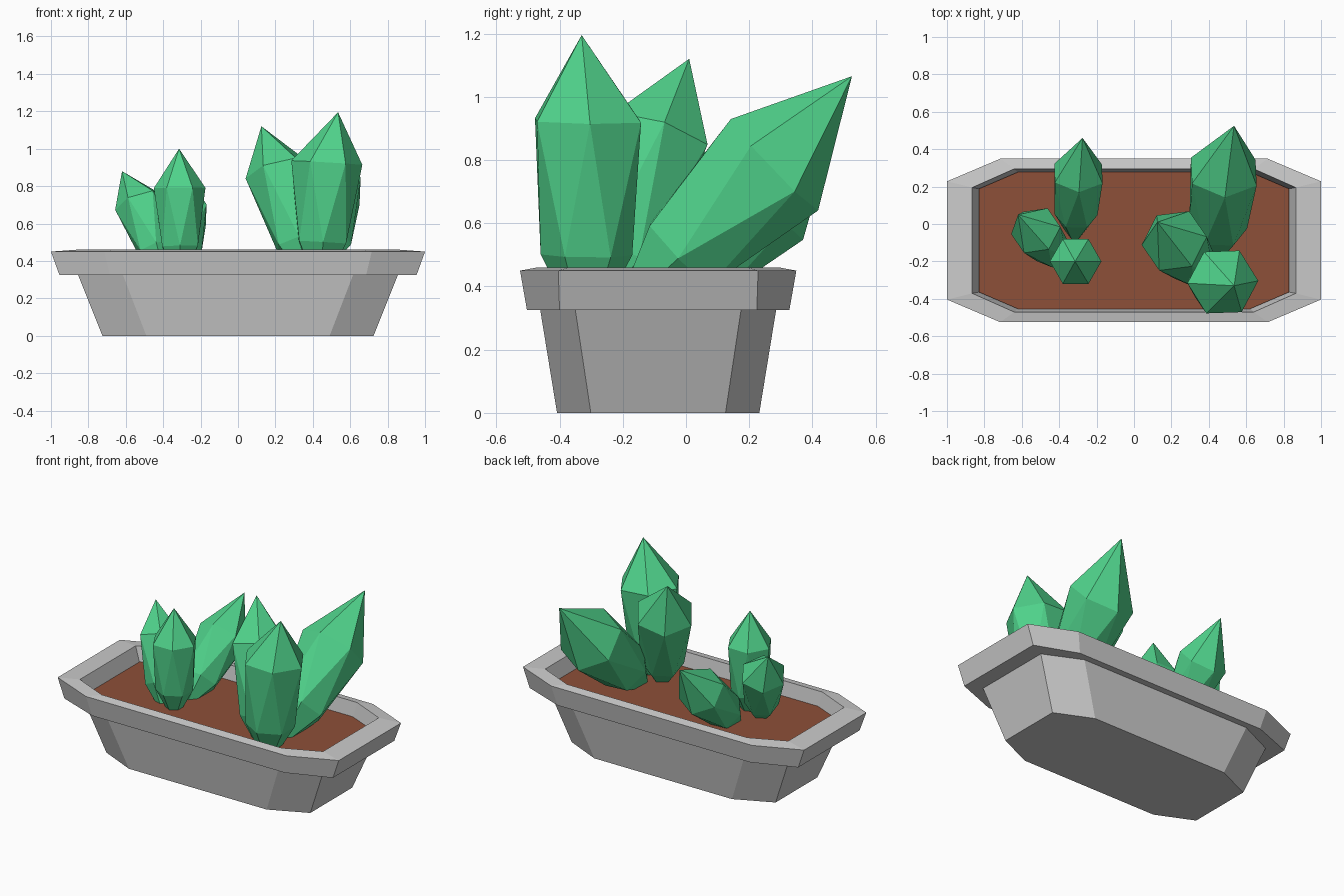
import bpy, bmesh
from math import radians, cos, sin
from mathutils import Vector

if "Cube" in bpy.data.objects:
    bpy.data.objects.remove(bpy.data.objects["Cube"])

POT_Y = -0.088


def finish(name, bm, color=None):
    bmesh.ops.recalc_face_normals(bm, faces=bm.faces)
    me = bpy.data.meshes.new(name)
    bm.to_mesh(me)
    bm.free()
    ob = bpy.data.objects.new(name, me)
    bpy.context.collection.objects.link(ob)
    if color:
        mat = bpy.data.materials.get(color[0]) or bpy.data.materials.new(color[0])
        mat.diffuse_color = color[1]
        mat.use_nodes = True
        mat.node_tree.nodes["Principled BSDF"].inputs["Base Color"].default_value = mat.diffuse_color
        me.materials.append(mat)
    return ob


def octagon(bm, z, hx, cx, hy, cy):
    """Rectangle with cut corners: half sizes hx, hy; corners start at cx, cy."""
    pts = [(hx, -cy), (hx, cy), (cx, hy), (-cx, hy),
           (-hx, cy), (-hx, -cy), (-cx, -hy), (cx, -hy)]
    return [bm.verts.new((x, y + POT_Y, z)) for x, y in pts]


def bridge(bm, a, b):
    n = len(a)
    for i in range(n):
        j = (i + 1) % n
        bm.faces.new((a[i], a[j], b[j], b[i]))


# planter: stacked octagonal rings from the base, over the rim, down the inside
bm = bmesh.new()
rings = [octagon(bm, *r) for r in (
    (0.00, 0.725, 0.490, 0.320, 0.213),
    (0.325, 0.855, 0.615, 0.373, 0.262),
    (0.325, 0.955, 0.685, 0.415, 0.312),
    (0.45, 1.000, 0.715, 0.437, 0.316),
    (0.46, 0.865, 0.640, 0.383, 0.283),
    (0.34, 0.825, 0.620, 0.363, 0.275))]
for a, b in zip(rings, rings[1:]):
    bridge(bm, a, b)
bm.faces.new(rings[0])
bm.faces.new(rings[-1])
finish("planter", bm)

# soil
bm = bmesh.new()
bm.faces.new(octagon(bm, 0.37, 0.83, 0.62, 0.366, 0.276))
finish("soil", bm, ("soil_brown", (0.27, 0.08, 0.04, 1)))


def crystal(name, base, rb, shoulder, rs, tip, phase=0):
    """Six-sided crystal: buried point, twisted base ring, shoulder ring, tip."""
    base, shoulder, tip = Vector(base), Vector(shoulder), Vector(tip)
    axis = (shoulder - base).normalized()
    q = Vector((0, 0, 1)).rotation_difference(axis)
    bm = bmesh.new()

    def ring(c, r, deg):
        return [bm.verts.new(c + q @ Vector((r * cos(radians(deg + 60 * i)),
                                             r * sin(radians(deg + 60 * i)), 0)))
                for i in range(6)]

    low = ring(base, rb, phase - 30)
    high = ring(shoulder, rs, phase)
    foot = bm.verts.new(base - axis * rb * 1.9)
    top = bm.verts.new(tip)
    for i in range(6):
        j = (i + 1) % 6
        bm.faces.new((foot, low[j], low[i]))
        bm.faces.new((low[i], low[j], high[i]))
        bm.faces.new((low[j], high[j], high[i]))
        bm.faces.new((high[i], high[j], top))
    finish(name, bm, ("crystal_green", (0.08, 0.65, 0.26, 1)))


# large cluster
crystal("large_crystal_front", (0.45, -0.315, 0.50), 0.145,
        (0.475, -0.31, 0.925), 0.19, (0.535, -0.33, 1.195), 2)
crystal("large_crystal_left", (0.32, -0.22, 0.49), 0.125,
        (0.215, -0.09, 0.88), 0.18, (0.125, 0.01, 1.12), 5)
crystal("large_crystal_back", (0.45, -0.02, 0.50), 0.155,
        (0.48, 0.28, 0.785), 0.20, (0.535, 0.525, 1.065), 30)

# small cluster
crystal("small_crystal_front", (-0.31, -0.205, 0.48), 0.11,
        (-0.312, -0.20, 0.79), 0.138, (-0.315, -0.20, 1.0), 0)
crystal("small_crystal_left", (-0.44, -0.14, 0.46), 0.10,
        (-0.525, -0.035, 0.71), 0.138, (-0.62, 0.05, 0.88), 5)
crystal("small_crystal_back", (-0.31, 0.05, 0.45), 0.115,
        (-0.297, 0.27, 0.655), 0.147, (-0.275, 0.46, 0.86), 30)
